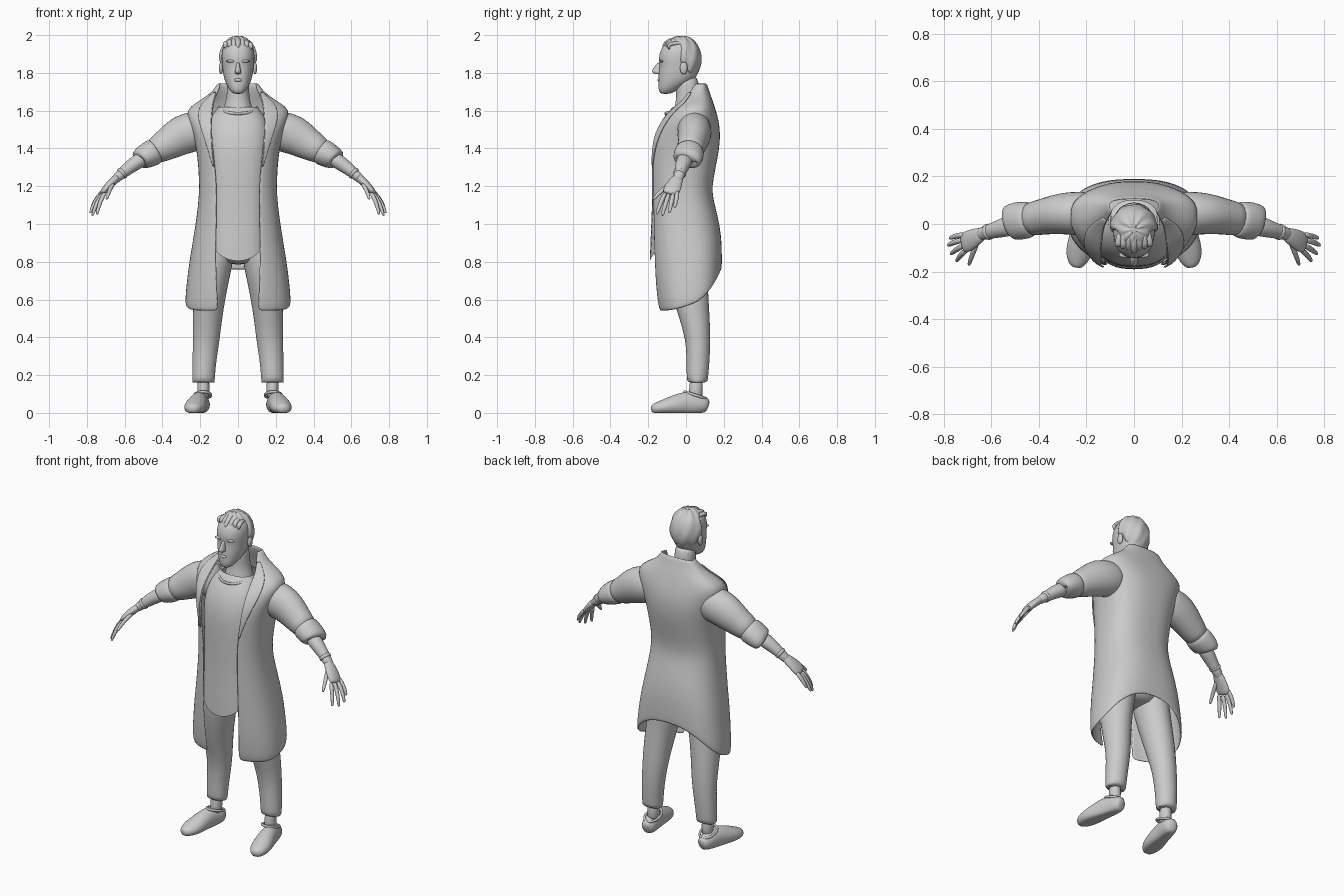
import bpy, bmesh, math, random
from mathutils import Vector

random.seed(4)


def grid(name, rows, closed=True, caps=True, mirror=False, thick=0, sub=1):
    """Skin rows of points into a smooth object."""
    bm = bmesh.new()
    vs = [[bm.verts.new(p) for p in r] for r in rows]
    n = len(rows[0])
    for a, b in zip(vs, vs[1:]):
        for i in range(n if closed else n - 1):
            j = (i + 1) % n
            bm.faces.new((a[i], a[j], b[j], b[i]))
    if closed and caps:
        bm.faces.new(vs[0])
        bm.faces.new(vs[-1])
    bmesh.ops.recalc_face_normals(bm, faces=bm.faces)
    return finish(name, bm, mirror, thick, sub)


def finish(name, bm, mirror=False, thick=0, sub=1):
    me = bpy.data.meshes.new(name)
    bm.to_mesh(me)
    bm.free()
    for p in me.polygons:
        p.use_smooth = True
    ob = bpy.data.objects.new(name, me)
    bpy.context.collection.objects.link(ob)
    if mirror:
        ob.modifiers.new("Mirror", 'MIRROR').merge_threshold = 0.002
    if thick:
        m = ob.modifiers.new("Solidify", 'SOLIDIFY')
        m.thickness, m.offset = thick, 0
    if sub:
        m = ob.modifiers.new("Subsurf", 'SUBSURF')
        m.levels = m.render_levels = sub
    return ob


def power(v, p):
    return math.copysign(abs(v) ** p, v)


def body(name, rows, q=1.0, n=24, dip=None, **kw):
    """Stack of ovals: (z, half width, front y, back y)."""
    out = []
    for k, (z, w, yf, yb) in enumerate(rows):
        ring = []
        for i in range(n):
            t = 2 * math.pi * i / n
            x = w * power(math.sin(t), q)
            y = (yf + yb) / 2 - (yb - yf) / 2 * power(math.cos(t), q)
            ring.append((x, y, z + (dip(x, y) if dip and k == 0 else 0)))
        out.append(ring)
    return grid(name, out, **kw)


def tube(name, path, ref, n=16, mirror=True, floor=None, **kw):
    """Tube along (x, y, z, radius along ref, radius across)."""
    pts = [Vector(p[:3]) for p in path]
    rows = []
    for i, p in enumerate(path):
        tan = (pts[min(i + 1, len(pts) - 1)] - pts[max(i - 1, 0)]).normalized()
        side = Vector(ref)
        side = (side - tan * side.dot(tan)).normalized()
        up = tan.cross(side)
        ring = []
        for k in range(n):
            a = 2 * math.pi * k / n
            v = pts[i] + side * p[3] * math.cos(a) + up * p[4] * math.sin(a)
            if floor is not None:
                v.z = max(v.z, floor)
            ring.append(v)
        rows.append(ring)
    return grid(name, rows, mirror=mirror, **kw)


def blob(name, loc, size, mirror=False, shape=None, seg=24):
    bm = bmesh.new()
    bmesh.ops.create_uvsphere(bm, u_segments=seg, v_segments=seg // 2, radius=1)
    for v in bm.verts:
        if shape:
            shape(v.co)
        v.co = Vector(loc) + Vector([a * b for a, b in zip(v.co, size)])
    return finish(name, bm, mirror, 0, 1)


X, Y = (1, 0, 0), (0, 1, 0)

# Coat: z, half width, front edge x, front edge y, back y
COAT = [(.54, .272, .108, -.135, .184), (.57, .275, .104, -.145, .185),
        (.68, .265, .112, -.157, .185), (.80, .25, .115, -.163, .182),
        (.95, .225, .115, -.168, .165), (1.10, .205, .112, -.17, .138),
        (1.20, .2, .112, -.172, .133), (1.30, .205, .12, -.172, .152),
        (1.40, .215, .132, -.17, .172), (1.48, .235, .137, -.155, .177),
        (1.55, .26, .137, -.118, .168), (1.60, .27, .132, -.07, .153),
        (1.635, .225, .128, -.03, .142), (1.665, .175, .12, 0, .132),
        (1.70, .13, .106, .025, .118), (1.745, .102, .09, .055, .106)]


def coat_point(row, u=None, x=None, grow=0):
    z, w, e, yf, yb = row
    t0 = math.asin((e / w) ** 1.25)
    t = t0 + (math.pi - t0) * u if x is None else math.asin(min(.97, x / w) ** 1.25)
    c, yc = math.cos(t), (yf + yb) / 2
    px = (w + grow) * max(0, math.sin(t)) ** .8
    py = yc - (yc - yf) * (c / math.cos(t0)) ** .8 if c > 0 else yc + (yb - yc) * (-c) ** .8
    lift = .22 * ((1 - c) / 2) ** 2.8 * min(1, max(0, (1.2 - z) / .64))
    return Vector((px, py - grow, z + lift))


grid("coat", [[coat_point(r, u=i / 20) for i in range(21)] for r in COAT],
     closed=False, mirror=True, thick=.01)

# Folded lapels follow the coat surface
LAPEL = {7: .127, 8: .155, 9: .182, 10: .205, 11: .205, 12: .19, 13: .155, 14: .122}
grid("lapel", [[coat_point(COAT[k], x=COAT[k][2] + (xo - COAT[k][2]) * i / 5, grow=.009)
                for i in range(6)] for k, xo in LAPEL.items()],
     closed=False, mirror=True, thick=.008)

# Sleeves with rolled cuffs
tube("sleeve", [(.15, .04, 1.50, .09, .085), (.22, .045, 1.495, .095, .11),
                (.30, .045, 1.472, .09, .108), (.36, .035, 1.432, .08, .092),
                (.41, .025, 1.402, .074, .078), (.46, .015, 1.375, .07, .068)], Y)
tube("rolled_cuff", [(.43, .02, 1.392, .068, .06), (.44, .018, 1.385, .078, .073),
                     (.475, .014, 1.366, .082, .07), (.515, .01, 1.345, .08, .06),
                     (.53, .006, 1.335, .07, .052), (.52, .006, 1.34, .045, .04)], Y)

# Forearms, wristbands and hands
tube("forearm", [(.49, .0, 1.355, .045, .042), (.54, -.012, 1.325, .043, .04),
                 (.59, -.027, 1.288, .034, .034), (.635, -.038, 1.25, .028, .025),
                 (.66, -.05, 1.225, .028, .022)], Y)
tube("wristband", [(.606, -.031, 1.274, .031, .03), (.609, -.032, 1.272, .036, .034),
                   (.618, -.034, 1.264, .035, .033), (.621, -.035, 1.261, .03, .028)], Y, sub=1)
tube("palm", [(.63, -.038, 1.254, .026, .022), (.66, -.052, 1.228, .036, .022),
              (.69, -.068, 1.198, .046, .021), (.715, -.08, 1.168, .045, .017),
              (.722, -.084, 1.158, .036, .01)], Y)
FINGERS = {"little_finger": ((.712, -.045, 1.178), (.75, -.05, 1.135), (.776, -.06, 1.087)),
           "ring_finger": ((.715, -.066, 1.17), (.76, -.077, 1.115), (.783, -.09, 1.057)),
           "middle_finger": ((.712, -.088, 1.168), (.75, -.108, 1.11), (.771, -.126, 1.043)),
           "index_finger": ((.702, -.106, 1.172), (.732, -.133, 1.115), (.747, -.156, 1.05)),
           "thumb": ((.655, -.065, 1.222), (.68, -.125, 1.182), (.696, -.174, 1.13))}
for name, (a, b, c) in FINGERS.items():
    tip = Vector(b).lerp(Vector(c), .85)
    tube(name, [(*a, .014, .014), (*b, .0125, .012), (*tip, .01, .009), (*c, .005, .005)], Y, n=8)

# Shirt with a curved hem, and its neckline
body("shirt", [(.865, .165, -.192, .10), (.90, .165, -.19, .10), (1.05, .16, -.182, .10),
               (1.20, .16, -.18, .10), (1.35, .17, -.182, .12), (1.45, .175, -.172, .13),
               (1.53, .165, -.142, .13), (1.58, .14, -.108, .12), (1.62, .10, -.07, .10)],
     q=.8, caps=False, dip=lambda x, y: -.065 * max(0, 1 - (x / .13) ** 2) if y < 0 else 0)
NECK = [(.105 * math.sin(a), .005 - .115 * math.cos(a), 1.612 - .027 * math.cos(a), .009, .007)
        for a in [math.radians(d) for d in range(-110, 111, 20)]]
tube("neckline", NECK, (0, 0, 1), n=8, mirror=False)

# Trousers
body("trouser_seat", [(.785, .06, -.06, .07), (.81, .13, -.11, .11),
                      (.90, .17, -.13, .13), (1.0, .16, -.12, .11)])
tube("trouser_leg", [(.183, .06, .165, .05, .045), (.183, .06, .155, .06, .056),
                     (.183, .06, .18, .061, .057), (.178, .064, .28, .064, .063),
                     (.167, .065, .40, .073, .067), (.159, .037, .55, .082, .088),
                     (.14, .012, .70, .092, .104), (.115, .0, .85, .1, .115),
                     (.10, 0, .95, .09, .11)], X)
tube("ankle", [(.183, .05, .07, .036, .042), (.183, .052, .12, .031, .035),
               (.183, .056, .20, .034, .036)], X)

# Slip-on shoes, turned outwards, with flat soles
SHOE = [(0, .035, .022, .028), (.04, .04, .038, .042), (.16, .045, .046, .053),
        (.34, .05, .046, .067), (.5, .045, .052, .06), (.68, .035, .058, .049),
        (.84, .027, .054, .037), (.95, .022, .036, .027), (1, .02, .018, .018)]
tube("shoe", [(.183 + .062 * s, .118 - .302 * s, cz, w, h) for s, cz, w, h in SHOE],
     X, n=20, floor=0)
tube("shoe_rim", [(.187 + .045 * math.sin(a), .05 + .058 * math.cos(a),
                   .094 - .018 * math.cos(a), .009, .008)
                  for a in [2 * math.pi * i / 16 for i in range(17)]], (0, 0, 1), n=6)

# Neck and head
body("neck", [(1.55, .10, -.08, .10), (1.61, .078, -.065, .088), (1.66, .062, -.05, .075),
              (1.72, .058, -.055, .068), (1.79, .058, -.05, .065)])
body("head", [(1.688, .02, -.132, -.085), (1.70, .037, -.143, -.06), (1.725, .055, -.147, -.02),
              (1.76, .072, -.146, .045), (1.80, .08, -.146, .066), (1.835, .084, -.138, .074),
              (1.87, .088, -.146, .076), (1.91, .088, -.14, .072), (1.95, .075, -.12, .06),
              (1.975, .045, -.08, .03)], q=.92)
body("nose", [(1.792, .008, -.158, -.12), (1.798, .019, -.176, -.12), (1.81, .017, -.185, -.12),
              (1.83, .011, -.168, -.12), (1.858, .009, -.152, -.12)], n=12)
blob("brow", (.036, -.13, 1.862), (.03, .014, .008), mirror=True, seg=12)
blob("lips", (0, -.143, 1.762), (.024, .009, .009), seg=12)
blob("ear", (.09, -.012, 1.825), (.012, .022, .034), mirror=True, seg=12)


# Hair: wavy swept-back cap with the face area pushed inside the head
def hair_shape(co):
    a = math.atan2(co.x, co.y)
    wave = 1 + .035 * math.sin(9 * a + 4 * co.z) + random.uniform(-.02, .02)
    face = co.y < -.05 and co.z < .42 + .2 * abs(co.x)
    side = co.y < .3 and co.z < -.2
    co *= .6 if face or side else wave


blob("hair", (0, -.024, 1.873), (.103, .108, .124), shape=hair_shape, seg=32)
for i in range(7):
    x = -.066 + .022 * i
    h = random.uniform(-.006, .006)
    tube("hair_lock", [(x, -.122 + abs(x) * .5, 1.925 + h, .008, .005),
                       (x * 1.05, -.115 + abs(x) * .3, 1.958 + h, .015, .013),
                       (x * .95, -.06, 1.983 - x * x * 6, .016, .013),
                       (x * .8, 0, 1.975 - x * x * 4, .006, .005)], X, n=8, mirror=False)
